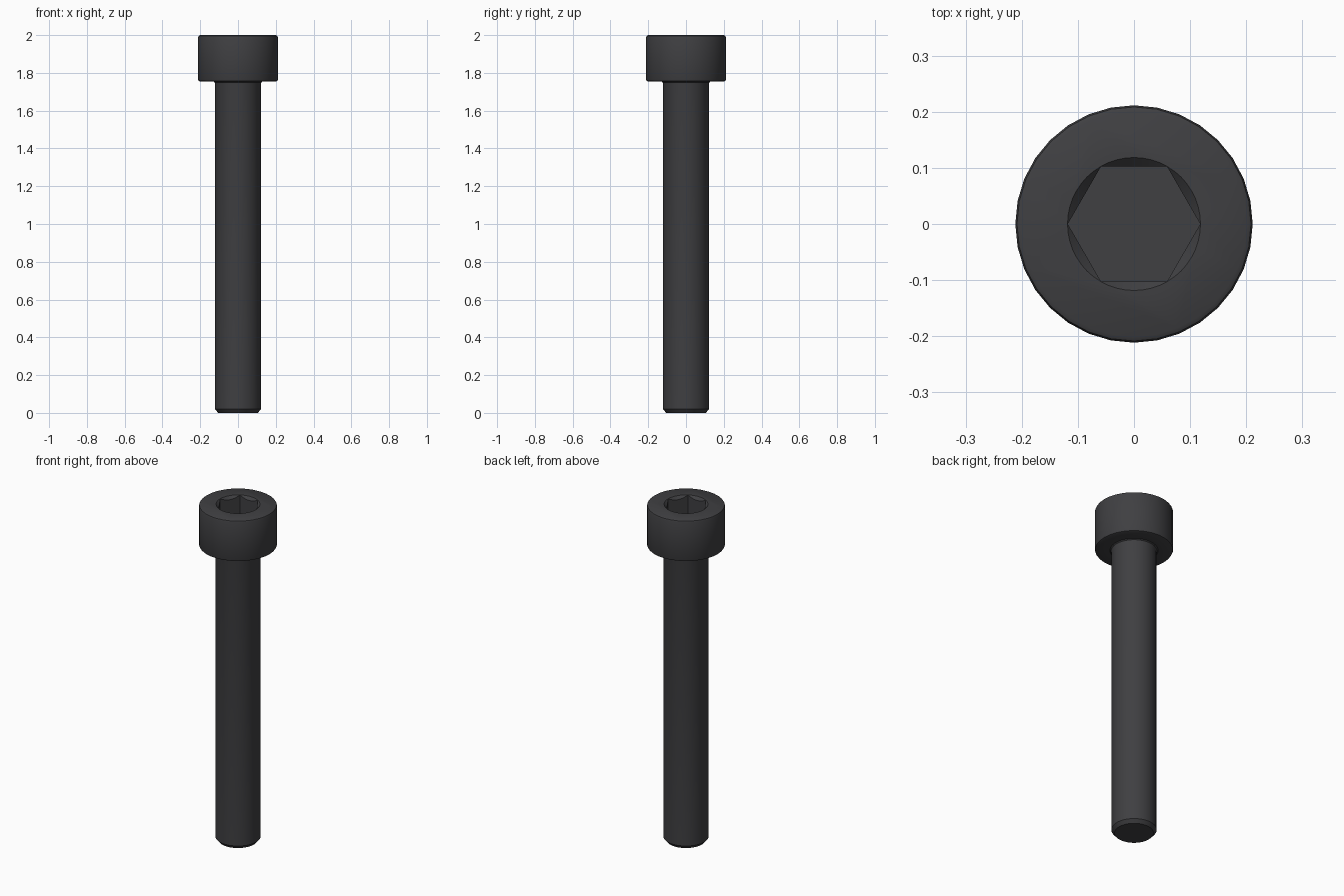
import bpy, bmesh
from math import cos, sin, pi

if "Cube" in bpy.data.objects:
    bpy.data.objects.remove(bpy.data.objects["Cube"])

SIDES = 32

def make_object(name, bm):
    bmesh.ops.recalc_face_normals(bm, faces=bm.faces)
    mesh = bpy.data.meshes.new(name)
    bm.to_mesh(mesh)
    bm.free()
    ob = bpy.data.objects.new(name, mesh)
    bpy.context.collection.objects.link(ob)
    return ob

def stacked_rings(name, profile, sides):
    """Solid of revolution from (radius, z) pairs, capped at both ends."""
    bm = bmesh.new()
    rings = [[bm.verts.new((r * cos(2 * pi * i / sides), r * sin(2 * pi * i / sides), z))
              for i in range(sides)] for r, z in profile]
    for a, b in zip(rings, rings[1:]):
        for i in range(sides):
            j = (i + 1) % sides
            bm.faces.new((a[i], a[j], b[j], b[i]))
    bm.faces.new(rings[0])
    bm.faces.new(rings[-1])
    return make_object(name, bm)

# Screw body: chamfered tip, plain shank, small fillet, rounded head
screw = stacked_rings("cap_screw", [
    (0.105, 0.0), (0.122, 0.02), (0.122, 1.742), (0.124, 1.75), (0.130, 1.755),
    (0.202, 1.755), (0.2085, 1.758), (0.2115, 1.765),
    (0.2115, 1.988), (0.2085, 1.996), (0.201, 2.0)], SIDES)

# Hex socket and its conical lead-in
hex_cutter = stacked_rings("hex_socket_cutter", [(0.118, 1.88), (0.118, 2.05)], 6)
cone_cutter = stacked_rings("lead_in_cutter", [(0.0785, 1.96), (0.1285, 2.01)], 48)

for cutter in (hex_cutter, cone_cutter):
    mod = screw.modifiers.new(cutter.name, 'BOOLEAN')
    mod.operation = 'DIFFERENCE'
    mod.solver = 'EXACT'
    mod.object = cutter
    bpy.context.view_layer.objects.active = screw
    bpy.ops.object.modifier_apply(modifier=mod.name)
    bpy.data.objects.remove(cutter)

# Smooth round sides, crisp edges
bpy.ops.object.select_all(action='DESELECT')
screw.select_set(True)
bpy.context.view_layer.objects.active = screw
bpy.ops.object.shade_smooth_by_angle(angle=pi / 6)

# Black oxide finish
mat = bpy.data.materials.new("black_steel")
mat.diffuse_color = (0.05, 0.05, 0.054, 1)
mat.use_nodes = True
mat.node_tree.nodes["Principled BSDF"].inputs["Base Color"].default_value = mat.diffuse_color
screw.data.materials.clear()
screw.data.materials.append(mat)
